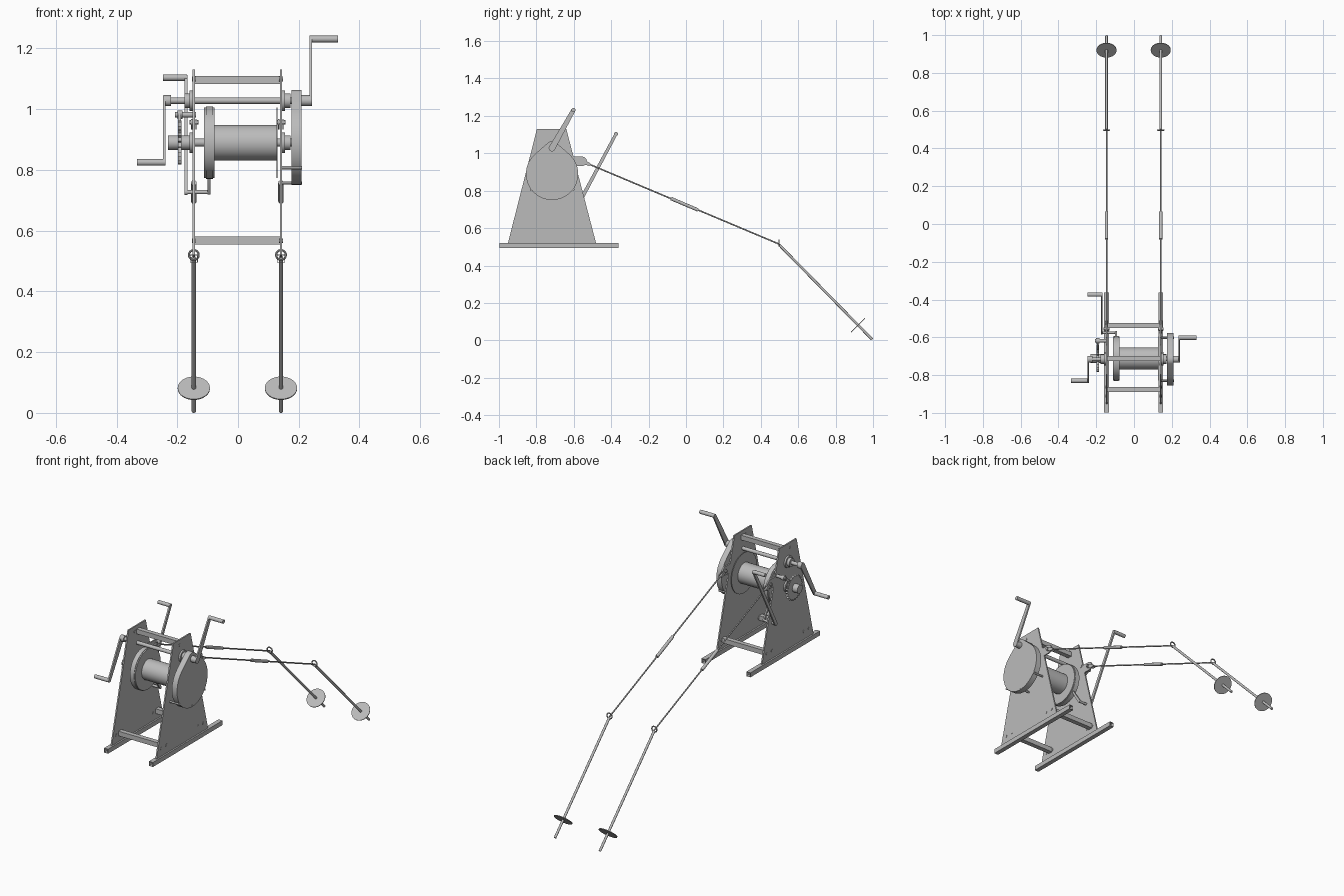
import bpy, bmesh, math
from mathutils import Vector

cube = bpy.data.objects.get("Cube")
if cube:
    bpy.data.objects.remove(cube, do_unlink=True)

steel = bpy.data.materials.new("grey steel")
steel.use_nodes = True
GREY = (0.5, 0.5, 0.5, 1)
steel.diffuse_color = GREY
steel.node_tree.nodes["Principled BSDF"].inputs["Base Color"].default_value = GREY

CX = -0.002          # middle between the two side plates
HALF = 0.1435        # from the middle to each side plate
DRUM = (-0.712, 0.89)    # drum axis (y, z)
CRANK = (-0.716, 1.028)  # crank shaft axis (y, z)


def finish(name, bm, smooth=True):
    bmesh.ops.recalc_face_normals(bm, faces=bm.faces)
    mesh = bpy.data.meshes.new(name)
    bm.to_mesh(mesh)
    bm.free()
    mesh.materials.append(steel)
    ob = bpy.data.objects.new(name, mesh)
    bpy.context.collection.objects.link(ob)
    if smooth:
        bpy.ops.object.select_all(action='DESELECT')
        bpy.context.view_layer.objects.active = ob
        ob.select_set(True)
        bpy.ops.object.shade_smooth_by_angle()
    return ob


def rod(name, p, q, r, sides=20):
    p, q = Vector(p), Vector(q)
    bm = bmesh.new()
    bmesh.ops.create_cone(bm, cap_ends=True, segments=sides, radius1=r, radius2=r,
                          depth=(q - p).length)
    turn = (q - p).to_track_quat('Z', 'Y').to_matrix().to_4x4()
    bm.transform(turn)
    bmesh.ops.translate(bm, vec=(p + q) / 2, verts=bm.verts)
    return finish(name, bm)


def axle(name, x0, x1, centre, r, sides=32):
    return rod(name, (x0, *centre), (x1, *centre), r, sides)


def box(name, lo, hi):
    bm = bmesh.new()
    bmesh.ops.create_cube(bm, size=1)
    for v in bm.verts:
        v.co = [l if c < 0 else h for c, l, h in zip(v.co, lo, hi)]
    return finish(name, bm, False)


def plate(name, outline, x0, x1):
    """Extrude a (y, z) outline from x0 to x1."""
    bm = bmesh.new()
    face = bm.faces.new([bm.verts.new((x0, y, z)) for y, z in outline])
    ext = bmesh.ops.extrude_face_region(bm, geom=[face])
    moved = [g for g in ext["geom"] if isinstance(g, bmesh.types.BMVert)]
    bmesh.ops.translate(bm, vec=(x1 - x0, 0, 0), verts=moved)
    return finish(name, bm)


def link_outline(a, ra, b, rb, steps=24):
    """Two circles joined by their outer tangents."""
    d = Vector(b) - Vector(a)
    base = math.atan2(d.y, d.x)
    t = math.acos((ra - rb) / d.length)
    pts = []
    for c, r, start, end in ((a, ra, t, 2 * math.pi - t), (b, rb, -t, t)):
        for i in range(steps + 1):
            ang = base + start + (end - start) * i / steps
            pts.append((c[0] + r * math.cos(ang), c[1] + r * math.sin(ang)))
    return pts


def ring(name, centre, radius, minor, steps=28, sides=8):
    """Ring standing in the x-z plane."""
    bm = bmesh.new()
    loops = []
    for i in range(steps):
        a = 2 * math.pi * i / steps
        loop = []
        for j in range(sides):
            b = 2 * math.pi * j / sides
            r = radius + minor * math.cos(b)
            loop.append(bm.verts.new((centre[0] + r * math.cos(a),
                                      centre[1] + minor * math.sin(b),
                                      centre[2] + r * math.sin(a))))
        loops.append(loop)
    for i in range(steps):
        m, n = loops[i], loops[(i + 1) % steps]
        for j in range(sides):
            k = (j + 1) % sides
            bm.faces.new((m[j], m[k], n[k], n[j]))
    return finish(name, bm)


# Both sides: frame plate, rail, bearings, stay and ground anchor
for side, s in (("right", -1), ("left", 1)):
    x = CX + s * HALF
    plate(side + "_side_plate",
          [(-0.952, 0.52), (-0.481, 0.52), (-0.64, 1.13), (-0.797, 1.13)], x - 0.004, x + 0.004)

    # hollow base rail
    bm = bmesh.new()
    bmesh.ops.create_cube(bm, size=1)
    ends = [f for f in bm.faces if abs(f.normal.y) > 0.5]
    bmesh.ops.delete(bm, geom=ends, context='FACES_ONLY')
    for v in bm.verts:
        v.co = (x + v.co.x * 0.026, -0.68 + v.co.y * 0.636, 0.508 + v.co.z * 0.026)
    rail = finish(side + "_base_rail", bm, False)
    rail.modifiers.new("wall", 'SOLIDIFY').thickness = 0.003

    # shaft bearings
    for part, c in (("drum", DRUM), ("crank", CRANK)):
        axle(f"{side}_{part}_bearing_flange", x, x + s * 0.014, c, 0.034)
        axle(f"{side}_{part}_bearing", x, x + s * 0.031, c, 0.024)

    # bolts for the cross bars
    for i, (y, z) in enumerate(((-0.91, 0.567), (-0.862, 0.567), (-0.572, 0.567),
                                (-0.525, 0.567), (-0.74, 1.1))):
        axle(f"{side}_frame_bolt_{i}", x - 0.006, x + 0.006, (y, z), 0.008, 12)

    # stay lug, clevis and pin
    lug, eye = (-0.555, 0.957), (0.497, 0.515)
    plate(side + "_stay_lug", link_outline((-0.61, 0.957), 0.0255, lug, 0.025), x - 0.004, x + 0.004)
    for k in (-1, 1):
        cx = x + k * 0.007
        plate(side + "_clevis_cheek", link_outline(lug, 0.011, (-0.518, 0.941), 0.008, 8),
              cx - 0.002, cx + 0.002)
    axle(side + "_clevis_pin", x - 0.015, x + 0.015, lug, 0.008, 12)

    # stay rod with turnbuckle
    rod(side + "_stay_rod", (x, -0.535, 0.949), (x, *eye), 0.004, 12)
    rod(side + "_turnbuckle", (x, -0.08, 0.758), (x, 0.064, 0.697), 0.009)

    # ground anchor
    ring(side + "_anchor_eye", (x, 0.497, 0.52), 0.016, 0.0035)
    top, tip = Vector((x, 0.497, 0.512)), Vector((x, 0.995, 0.005))
    rod(side + "_anchor_rod", top, tip, 0.007, 16)
    mid = top.lerp(tip, 0.85)
    along = (tip - top).normalized() * 0.002
    rod(side + "_anchor_disc", mid - along, mid + along, 0.053, 40)

# Cross bars
for name, y, z in (("rear_cross_bar", -0.537, 0.568), ("front_cross_bar", -0.876, 0.568),
                   ("top_cross_bar", -0.712, 1.096)):
    box(name, (CX - HALF, y - 0.0135, z - 0.0135), (CX + HALF, y + 0.0135, z + 0.0135))

# Drum and shafts
axle("drum_shaft", -0.23, 0.19, DRUM, 0.013)
axle("drum", -0.08, 0.128, DRUM, 0.0585, 48)
axle("brake_flange", -0.112, -0.077, DRUM, 0.116, 64)
axle("brake_band", -0.106, -0.083, DRUM, 0.119, 64)
axle("drum_end_flange", 0.126, 0.13, DRUM, 0.116, 64)
axle("crank_shaft", -0.245, 0.238, CRANK, 0.0105)

# Gear case with its studs
plate("gear_case", link_outline((-0.716, 0.89), 0.14, CRANK, 0.036), 0.176, 0.209)
for i, c in enumerate(((-0.83, 0.807), (-0.716, 0.757), (-0.602, 0.807))):
    axle(f"gear_case_stud_{i}", 0.141, 0.211, c, 0.0055, 12)

# Cranks, one pointing up and one pointing down
for name, s, hub, end in (("left_crank", 1, 0.209, 0.24), ("right_crank", -1, -0.22, -0.243)):
    grip = (CRANK[0] + s * 0.114, CRANK[1] + s * 0.203)
    axle(name + "_hub", hub, end + s * 0.003, CRANK, 0.018)
    plate(name + "_arm", link_outline(CRANK, 0.017, grip, 0.011, 12), end - 0.004, end + 0.004)
    axle(name + "_handle", end, end + s * 0.09, grip, 0.011)

# Ratchet wheel and pawl
teeth = 24
wheel = []
for i in range(teeth):
    for turn, r in ((0, 0.062), (0.75, 0.073)):
        a = 2 * math.pi * (i + turn) / teeth
        wheel.append((DRUM[0] + r * math.cos(a), DRUM[1] + r * math.sin(a)))
plate("ratchet_wheel", wheel, -0.198, -0.186)
axle("ratchet_hub", -0.23, -0.176, DRUM, 0.024)
pawl = (-0.618, 0.982)
axle("pawl_pin", -0.207, -0.139, pawl, 0.009)
axle("pawl_boss", -0.2, -0.182, pawl, 0.014)
plate("pawl", link_outline(pawl, 0.012, (-0.662, 0.948), 0.005, 8), -0.197, -0.187)

# Brake lever
pivot, grip = (-0.575, 0.727), (-0.374, 1.104)
axle("brake_pivot", -0.176, -0.092, pivot, 0.007)
plate("brake_lever", link_outline(pivot, 0.01, grip, 0.008, 12), -0.176, -0.167)
axle("brake_handle", -0.247, -0.168, grip, 0.0105)
plate("brake_link", link_outline(pivot, 0.008, (-0.625, 0.806), 0.006, 8), -0.1, -0.091)
